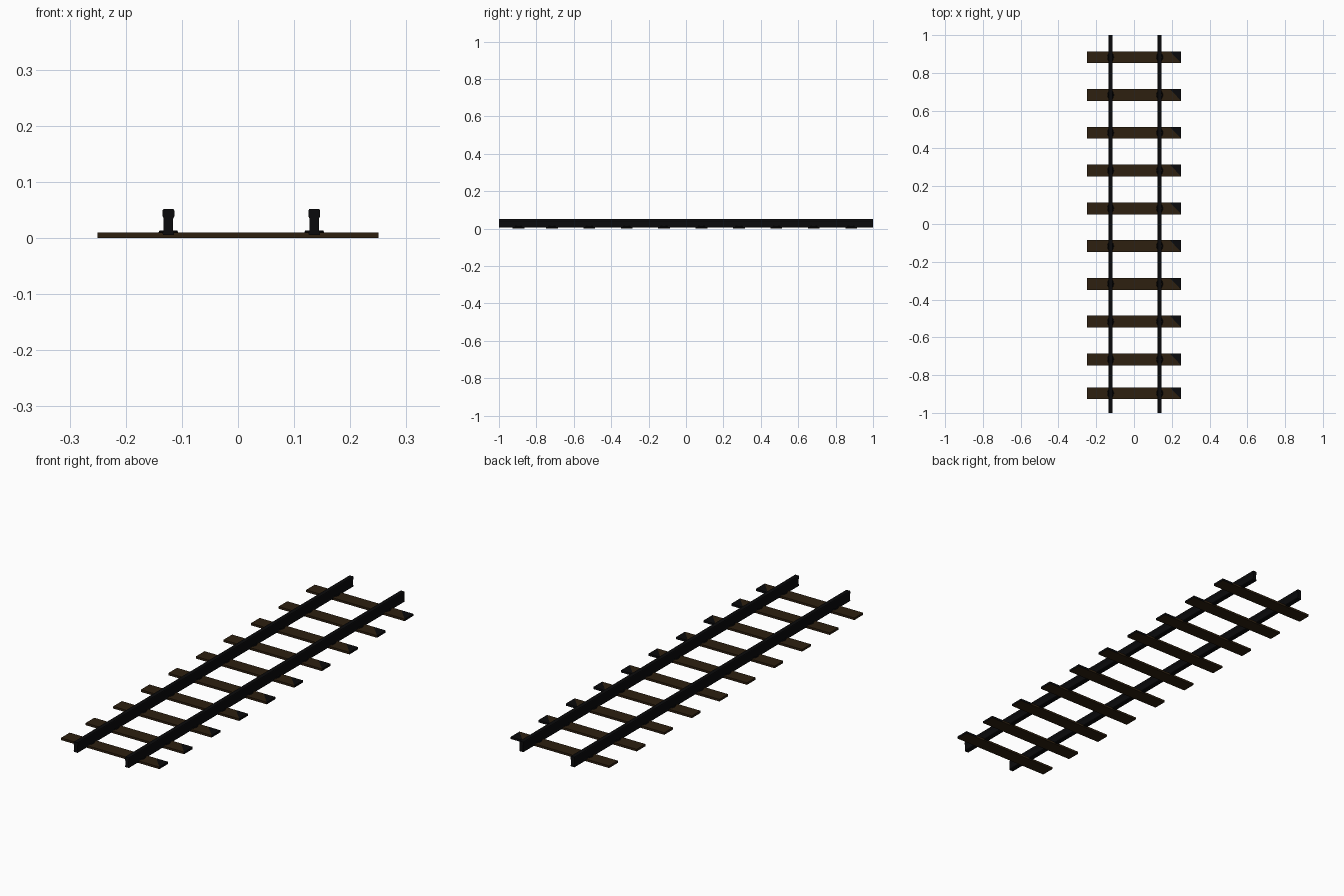
import bpy, bmesh, math
from mathutils import Vector

if "Cube" in bpy.data.objects:
    bpy.data.objects.remove(bpy.data.objects["Cube"])


def material(name, rgb):
    m = bpy.data.materials.new(name)
    m.diffuse_color = (*rgb, 1)
    m.use_nodes = True
    m.node_tree.nodes["Principled BSDF"].inputs["Base Color"].default_value = m.diffuse_color
    return m


WOOD = material("dark_brown_wood", (0.026, 0.014, 0.005))
STEEL = material("black_steel", (0.003, 0.003, 0.0035))

RAIL_X = (-0.124, 0.136)
SLEEPER_Y = [0.883 - 0.2 * i for i in range(9)] + [-0.896]


def finish(name, bm, mats):
    bmesh.ops.recalc_face_normals(bm, faces=bm.faces)
    me = bpy.data.meshes.new(name)
    bm.to_mesh(me)
    bm.free()
    for m in mats:
        me.materials.append(m)
    ob = bpy.data.objects.new(name, me)
    bpy.context.collection.objects.link(ob)
    return ob


# Rail: mirrored half profile (head, web, foot) swept along y
def rail(name, x):
    half = [(0.0095, 0.005), (0.0105, 0.009), (0.0085, 0.013), (0.0085, 0.035),
            (0.0105, 0.039), (0.0105, 0.049), (0.009, 0.0515)]
    profile = half + [(-px, z) for px, z in reversed(half)]
    bm = bmesh.new()
    face = bm.faces.new([bm.verts.new((x + px, -1, z)) for px, z in profile])
    ext = bmesh.ops.extrude_face_region(bm, geom=[face])
    verts = [g for g in ext["geom"] if isinstance(g, bmesh.types.BMVert)]
    bmesh.ops.translate(bm, verts=verts, vec=(0, 2, 0))
    finish(name, bm, [STEEL])


# Sleeper: flat plank with a dark triangular corner at its right end
def sleeper(name, y):
    bm = bmesh.new()
    bmesh.ops.create_cube(bm, size=1)
    bmesh.ops.scale(bm, verts=bm.verts, vec=(0.5, 0.063, 0.01))
    bmesh.ops.translate(bm, verts=bm.verts, vec=(0, y, 0.005))
    start = Vector((0.19, y + 0.0315, 0))
    normal = Vector((0.063, 0.06, 0)).normalized()
    bmesh.ops.bisect_plane(bm, geom=bm.verts[:] + bm.edges[:] + bm.faces[:],
                           plane_co=start, plane_no=normal)
    bm.normal_update()
    for f in bm.faces:
        beyond = (f.calc_center_median() - start).dot(normal) > 1e-4
        f.material_index = int(beyond and f.normal.z > -0.5)
    finish(name, bm, [WOOD, STEEL])


# Clip: low oval ring gripping the rail foot
def clip(name, x, y):
    bpy.ops.mesh.primitive_torus_add(major_segments=16, minor_segments=6,
                                     major_radius=1, minor_radius=0.2,
                                     location=(x, y, 0.0105))
    ob = bpy.context.object
    ob.name = name
    ob.scale = (0.0145, 0.02, 0.017)
    ob.data.materials.append(STEEL)


for side, x in zip(("left", "right"), RAIL_X):
    rail(side + "_rail", x)
for i, y in enumerate(SLEEPER_Y):
    sleeper(f"sleeper_{i + 1}", y)
    for side, x in zip(("left", "right"), RAIL_X):
        clip(f"{side}_clip_{i + 1}", x, y)
